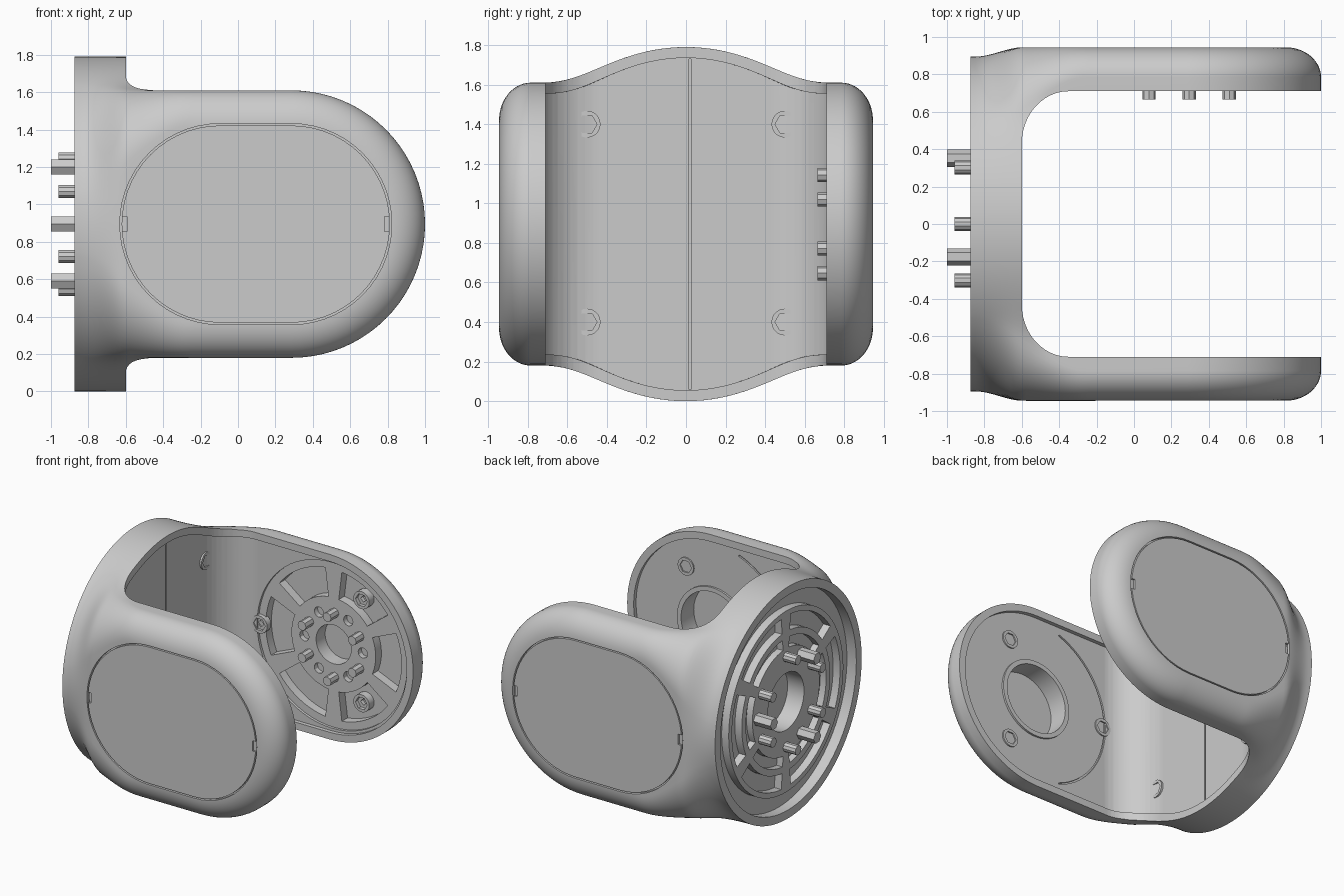
import bpy, bmesh
from math import sin, cos, pi, sqrt, radians

if "Cube" in bpy.data.objects:
    bpy.data.objects.remove(bpy.data.objects["Cube"], do_unlink=True)

CZ = 0.895          # height of the main axis
PX = 0.285          # pivot position along the arms
BACK = -0.875       # mounting face

grey = bpy.data.materials.new("satin_grey")
grey.use_nodes = True
grey.diffuse_color = (0.6, 0.6, 0.6, 1)
grey.node_tree.nodes["Principled BSDF"].inputs["Base Color"].default_value = (0.6, 0.6, 0.6, 1)


def finish(bm, name):
    bmesh.ops.recalc_face_normals(bm, faces=bm.faces)
    mesh = bpy.data.meshes.new(name)
    bm.to_mesh(mesh)
    bm.free()
    mesh.materials.append(grey)
    ob = bpy.data.objects.new(name, mesh)
    bpy.context.collection.objects.link(ob)
    return ob


def prism(name, profiles, axis, lo, hi):
    """Extrude closed 2D profiles along an axis between two positions."""
    place = {"x": lambda u, v, d: (d, u, v), "y": lambda u, v, d: (u, d, v),
             "z": lambda u, v, d: (u, v, d)}[axis]
    bm = bmesh.new()
    for pts in profiles:
        a = [bm.verts.new(place(u, v, lo)) for u, v in pts]
        b = [bm.verts.new(place(u, v, hi)) for u, v in pts]
        bm.faces.new(a)
        bm.faces.new(b[::-1])
        for i in range(len(a)):
            j = (i + 1) % len(a)
            bm.faces.new((a[i], b[i], b[j], a[j]))
    return finish(bm, name)


def arc(u, v, r, start, end, n):
    return [(u + r * cos(radians(start + (end - start) * i / n)),
             v + r * sin(radians(start + (end - start) * i / n))) for i in range(n + 1)]


def circle(u, v, r, n=64):
    return arc(u, v, r, 0, 360, n)[:-1]


def sectors(u, v, r0, r1, half):
    return [arc(u, v, r1, a - half, a + half, 10) + arc(u, v, r0, a + half, a - half, 10)
            for a in range(0, 360, 60)]


def polar(u, v, r, angles):
    return [(u + r * cos(radians(a)), v + r * sin(radians(a))) for a in angles]


def stadium(u0, u1, r):
    return arc(u1, CZ, r, -90, 90, 28) + arc(u0, CZ, r, 90, 270, 28)


def boolean(ob, cutter, op="DIFFERENCE"):
    mod = ob.modifiers.new("cut", "BOOLEAN")
    mod.operation, mod.solver, mod.object = op, "EXACT", cutter
    bpy.context.view_layer.objects.active = ob
    bpy.ops.object.modifier_apply(modifier=mod.name)
    bpy.data.objects.remove(cutter, do_unlink=True)


def ease(t):
    t = min(max(t, 0), 1)
    return t * t * (3 - 2 * t)


def half_section(x, inset):
    """Upper half outline at x: a disc flowing into a rounded rectangle."""
    soft = 1 - ease((x - BACK) / 0.62)
    h, wide, cy, ch = 0.715 - inset, 0.945, 0.16 + 0.3 * soft, 0.19 + 0.34 * soft
    side = [(wide, (h - ch) * i / 6) for i in range(6)]
    side += [(wide - cy + cy * cos(i * pi / 28), h - ch + ch * sin(i * pi / 28)) for i in range(15)]
    top = [((wide - cy) * (1 - i / 16), h) for i in range(1, 32)]
    rc = 0.895 - inset
    limit = rc - 0.4 * ease((x + 0.5) / 0.22)
    w = ease((x - BACK - 0.03) / 0.25)
    out = []
    for y, z in side + top + [(-y, z) for y, z in reversed(side)]:
        rad = sqrt(y * y + z * z)
        blend = 0.01 + 0.16 * z / rad
        both = max(rad, limit) + max(blend - abs(rad - limit), 0) ** 2 / (4 * blend)
        k = (rc + (both - rc) * w) / rad
        out.append((y * k, z * k))
    return out


def bracket_solid(name, inset):
    """Loft along the arms, then turn the last section around the nose."""
    xs = [BACK + 0.65 * i / 24 for i in range(25)] + [-0.1, 0.1, PX]
    rows = [[(x, y, CZ + z) for y, z in half_section(x, inset)] for x in xs]
    nose = half_section(PX, inset)
    for i in range(1, 40):
        a = pi * i / 40
        rows.append([(PX + r * sin(a), y, CZ + r * cos(a)) for y, r in nose])
    rows += [[(x, y, CZ - z) for y, z in half_section(x, inset)] for x in reversed(xs)]
    bm = bmesh.new()
    grid = [[bm.verts.new(p) for p in row] for row in rows]
    for a, b in zip(grid, grid[1:]):
        for i in range(len(a) - 1):
            bm.faces.new((a[i], a[i + 1], b[i + 1], b[i]))
    bmesh.ops.remove_doubles(bm, verts=bm.verts, dist=0.0005)
    bmesh.ops.holes_fill(bm, edges=[e for e in bm.edges if e.is_boundary], sides=0)
    return finish(bm, name)


def cavity(name, grow):
    """Tall U-shaped block that opens the space between the arms."""
    curve = [(-0.35 - (0.25 + grow) * sin(i * pi / 24), 0.43 + (0.28 + grow) * cos(i * pi / 24))
             for i in range(13)]
    pts = [(2, 0.71 + grow)] + curve + [(x, -y) for x, y in reversed(curve)] + [(2, -0.71 - grow)]
    return prism(name, [pts], "z", -1, 3)


# Main body: open bracket with a lip around the recessed inner lining
body = bracket_solid("bracket_body", 0)
lining = bracket_solid("lining_cutter", 0.055)
boolean(lining, cavity("lining_limit", 0.03), "INTERSECT")
boolean(body, cavity("cavity_cutter", 0))
boolean(body, lining)

# Outer cover plates with a thin gap and two pry notches
for s, name in ((-1, "front_cover"), (1, "back_cover")):
    boolean(body, prism("cover_pocket", [stadium(-0.095, PX, 0.537)], "y", s * 0.92, s * 1.1))
    cover = prism(name, [stadium(-0.095, PX, 0.527)], "y", s * 0.915, s * 0.944)
    notches = [[(x - 0.018, CZ - 0.04), (x + 0.018, CZ - 0.04), (x + 0.018, CZ + 0.04),
                (x - 0.018, CZ + 0.04)] for x in (-0.612, 0.802)]
    boolean(cover, prism("notch_cutter", notches, "y", s * 0.93, s * 1.1))

# Back arm: drive flange with six pockets and a centre bore
for profiles, depth in (([circle(PX, CZ, 0.64)], 0.76),
                        (sectors(PX, CZ, 0.36, 0.58, 23), 0.83),
                        ([circle(PX, CZ, 0.15, 32)], 0.87),
                        ([circle(u, v, 0.04, 12) for u, v in polar(PX, CZ, 0.25, range(0, 360, 60))], 0.80)):
    boolean(body, prism("flange_cutter", profiles, "y", 0.6, depth))
prism("flange_pins", [circle(u, v, 0.036, 8) for u, v in polar(PX + 0.01, CZ, 0.248, range(30, 390, 60))],
      "y", 0.665, 0.78)

# Front arm: bearing bore with a raised lip and a fine circular groove
boolean(body, prism("bore_cutter", [circle(PX, CZ, 0.265)], "y", -0.6, -0.88))
lip = prism("bearing_lip", [circle(PX, CZ, 0.30)], "y", -0.725, -0.75)
boolean(lip, prism("lip_cutter", [circle(PX, CZ, 0.265)], "y", -0.6, -0.9))
boolean(body, prism("groove_cutter", [arc(PX, CZ, 0.645, 110, 250, 30) + arc(PX, CZ, 0.632, 250, 110, 30)],
                    "y", -0.7, -0.752))

# Mounting face: rim, sunken ring, raised hub plate with two rows of pockets, centre bore
boolean(body, prism("mount_recess", [circle(0, CZ, 0.83, 96)], "x", -1.2, BACK + 0.08))
hub = prism("mount_hub", [circle(0, CZ, 0.7, 80)], "x", BACK + 0.02, BACK + 0.12)
for profiles, depth in ((sectors(0, CZ, 0.54, 0.66, 25), 0.079),
                        (sectors(0, CZ, 0.41, 0.49, 25), 0.07),
                        ([circle(0, CZ, 0.22, 40)], 0.2)):
    boolean(hub, prism("hub_cutter", profiles, "x", -1.2, BACK + depth))
boolean(body, prism("mount_bore", [circle(0, CZ, 0.22, 40)], "x", -1.2, BACK + 0.16))
prism("short_mount_pins", [circle(u, v, 0.037, 10) for u, v in polar(0, CZ, 0.348, range(30, 390, 60))],
      "x", -0.96, -0.8)
prism("long_mount_pins", [circle(u, v, 0.046, 6) for u, v in polar(0, CZ, 0.352, (0, 120, 240))],
      "x", -1.0, -0.8)

# Seam down the middle of the inner wall
boolean(body, prism("seam_cutter", [[(0.016, 0.06), (0.026, 0.06), (0.026, 1.73), (0.016, 1.73)]],
                    "x", -0.5, -0.64))


def screws(name, spots, axis, base, top):
    """Round heads with a square drive socket."""
    heads = prism(name, [circle(u, v, 0.068, 20) for u, v in spots], axis, base, top)
    step = base - top
    boolean(heads, prism("dish", [circle(u, v, 0.05, 6) for u, v in spots], axis, top - step, top + step * 0.4))
    boolean(heads, prism("socket", [circle(u, v, 0.026, 4) for u, v in spots], axis, top - step, top + step * 0.8))


screws("wall_screws", [(y, z) for y in (-0.5, 0.5) for z in (0.4, 1.4)], "x", -0.655, -0.615)
pair = polar(PX, CZ, 0.46, (-60, 60))
screws("back_arm_screws", pair, "y", 0.84, 0.77)
screws("front_arm_screws", pair, "y", -0.76, -0.73)
for s, name in ((1, "back_corner_screw"), (-1, "front_corner_screw")):
    screws(name, [(-0.33, CZ)], "y", s * 0.78, s * 0.73)

# Smooth shading with crisp edges
for ob in bpy.context.scene.objects:
    if ob.type == "MESH":
        bpy.ops.object.select_all(action="DESELECT")
        ob.select_set(True)
        bpy.context.view_layer.objects.active = ob
        bpy.ops.object.shade_smooth_by_angle(angle=radians(30))
        weighted = ob.modifiers.new("weighted_normals", "WEIGHTED_NORMAL")
        weighted.keep_sharp = True
